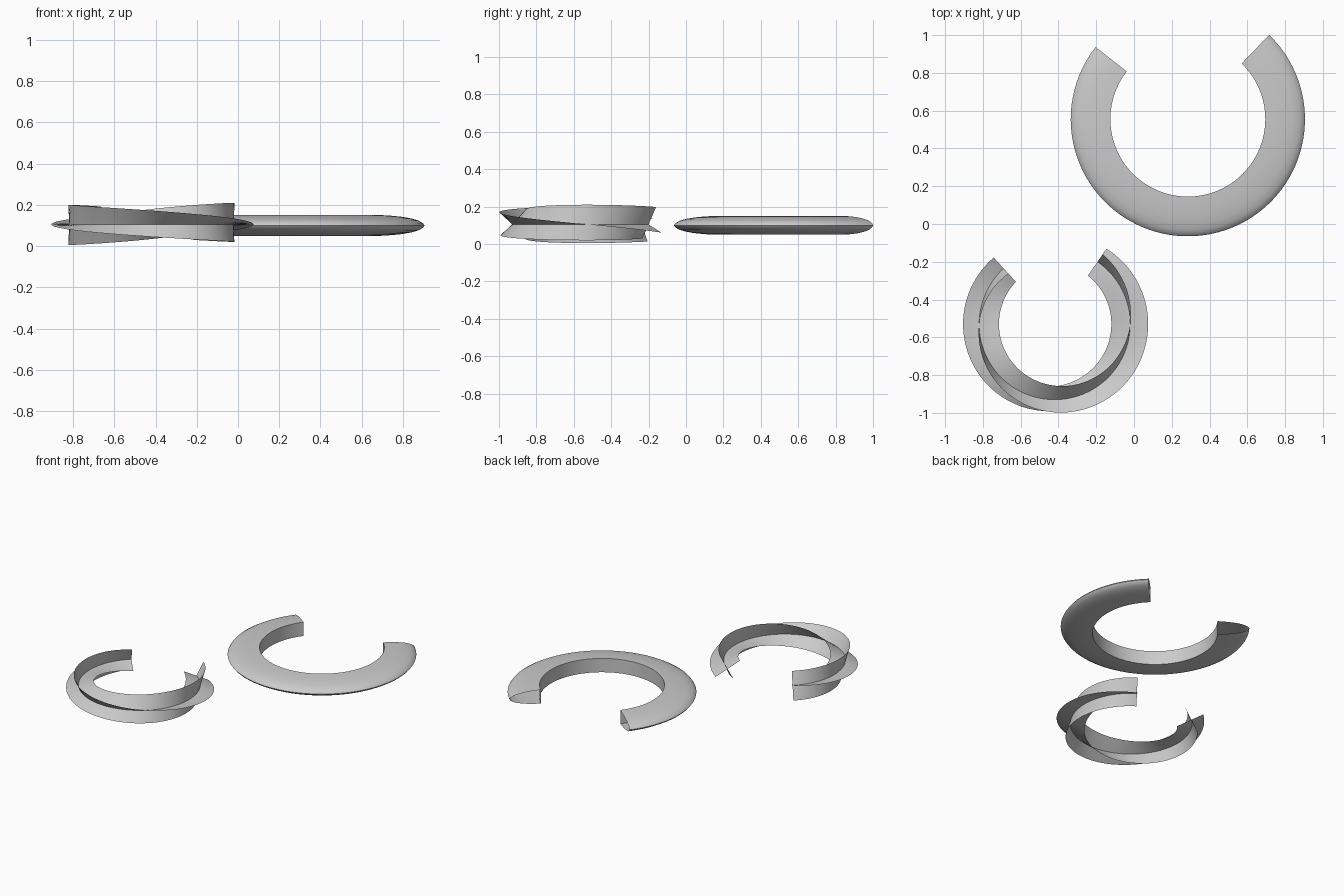
import bpy, bmesh
from math import sin, cos, radians

cube = bpy.data.objects.get("Cube")
if cube:
    bpy.data.objects.remove(cube, do_unlink=True)

grey = bpy.data.materials.new("plain_grey")
grey.use_nodes = True
grey.diffuse_color = (0.6, 0.6, 0.6, 1)
grey.node_tree.nodes["Principled BSDF"].inputs["Base Color"].default_value = (0.6, 0.6, 0.6, 1)


def sweep(name, centre, radius, start, end, section, twist=None, closed=False, steps=96):
    """Sweep a (radial, height) section along an arc, turning it by twist(angle)."""
    bm = bmesh.new()
    rows = []
    for i in range(steps + 1):
        angle = start + (end - start) * i / steps
        turn = radians(twist(angle)) if twist else 0
        a = radians(angle)
        row = []
        for u, v in section:
            r = radius + u * cos(turn) - v * sin(turn)
            z = u * sin(turn) + v * cos(turn)
            row.append(bm.verts.new((r * cos(a), r * sin(a), z)))
        rows.append(row)
    count = len(section)
    for lower, upper in zip(rows, rows[1:]):
        for j in range(count if closed else count - 1):
            k = (j + 1) % count
            bm.faces.new((lower[j], upper[j], upper[k], lower[k]))
    mesh = bpy.data.meshes.new(name)
    bm.to_mesh(mesh)
    bm.free()
    mesh.materials.append(grey)
    obj = bpy.data.objects.new(name, mesh)
    obj.location = centre
    bpy.context.collection.objects.link(obj)
    bpy.ops.object.select_all(action='DESELECT')
    obj.select_set(True)
    bpy.context.view_layer.objects.active = obj
    bpy.ops.object.shade_smooth_by_angle(angle=radians(40))
    return obj


# Large open ring: hollow shell with a flat inner wall and a rounded rim
half = [(0.41, 0.05), (0.46, 0.047), (0.51, 0.042), (0.555, 0.034),
        (0.59, 0.024), (0.612, 0.011)]
outline = [(r, -z) for r, z in half] + [(0.62, 0)] + [(r, z) for r, z in reversed(half)]
sweep("large_ring", (0.285, 0.555, 0.1), 0, 142, 406, outline, closed=True)


# Small open ring: two crossed ribbons that turn a quarter per half circle
def quarter_twist(angle):
    return -(angle - 180) / 2


def ribbon(a, b):
    return [(a[0] * t + b[0] * (1 - t), a[1] * t + b[1] * (1 - t)) for t in (0, 0.5, 1)]


small = dict(centre=(-0.42, -0.53, 0.105), radius=0.4, start=132.5, end=415.5,
             twist=quarter_twist)
sweep("upright_ribbon", section=ribbon((0, -0.1), (0, 0.095)), **small)
sweep("flat_ribbon", section=ribbon((-0.105, 0), (0.085, 0)), **small)
